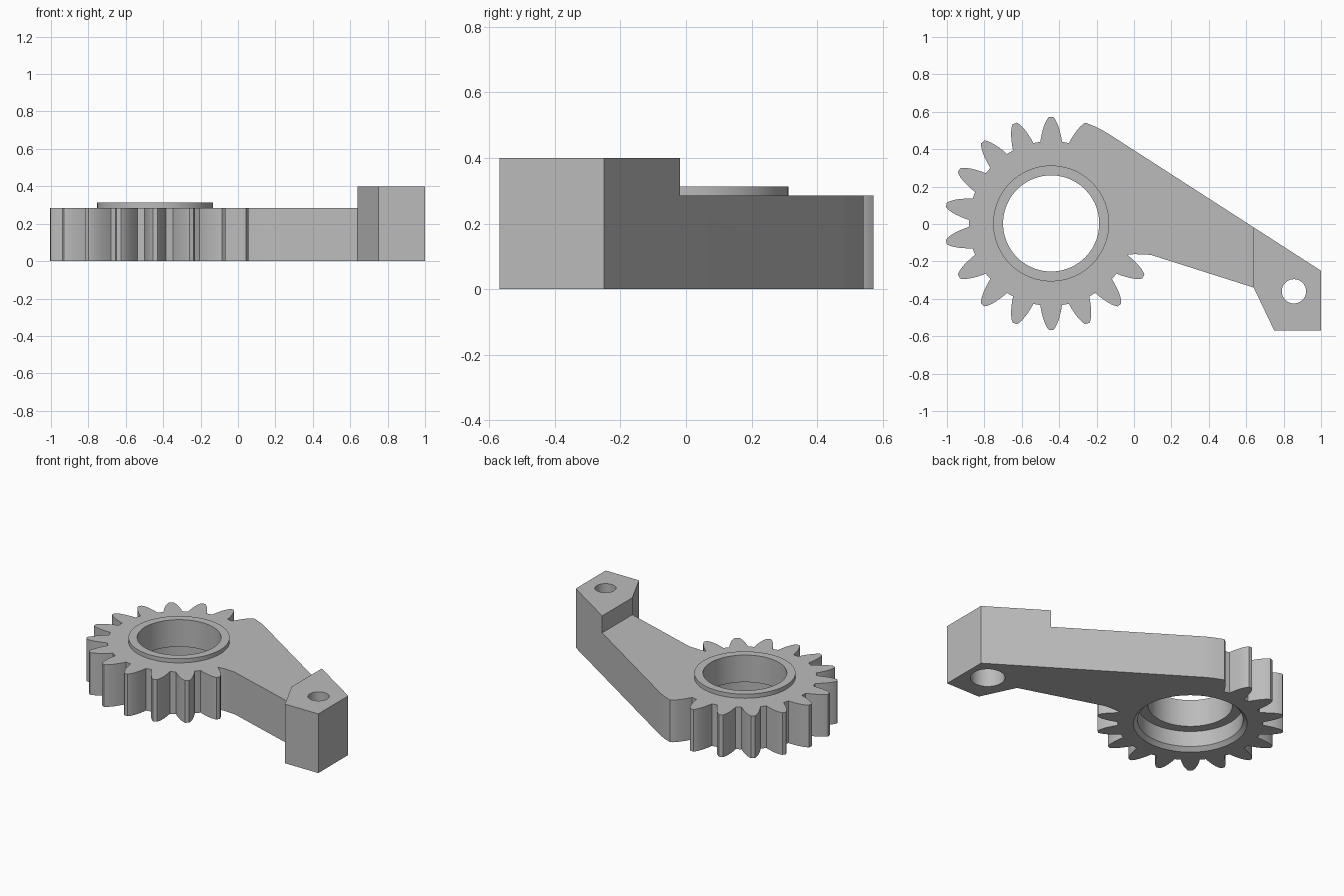
import bpy, bmesh
from math import cos, sin, pi, radians

cube = bpy.data.objects.get("Cube")
if cube:
    bpy.data.objects.remove(cube, do_unlink=True)

CX, CY = -0.443, 0.003          # gear axis
ARM_H, BLOCK_H = 0.285, 0.4
ROOT_R, TIP_R = 0.44, 0.569
BORE_R, COLLAR_R, COLLAR_TOP = 0.257, 0.31, 0.313

grey = bpy.data.materials.new("plain grey")
grey.use_nodes = True
colour = (0.5, 0.5, 0.5, 1)
grey.diffuse_color = colour
grey.node_tree.nodes["Principled BSDF"].inputs["Base Color"].default_value = colour


def to_object(name, bm):
    bmesh.ops.recalc_face_normals(bm, faces=bm.faces)
    mesh = bpy.data.meshes.new(name)
    bm.to_mesh(mesh)
    bm.free()
    mesh.materials.append(grey)
    ob = bpy.data.objects.new(name, mesh)
    bpy.context.scene.collection.objects.link(ob)
    return ob


def prism(name, outline, z0, z1):
    bm = bmesh.new()
    face = bm.faces.new([bm.verts.new((x, y, z0)) for x, y in outline])
    top = bmesh.ops.extrude_face_region(bm, geom=[face])["geom"]
    bmesh.ops.translate(bm, vec=(0, 0, z1 - z0),
                        verts=[v for v in top if isinstance(v, bmesh.types.BMVert)])
    return to_object(name, bm)


def lathe(name, profile, x, y, steps=72, capped=True):
    """Turn (radius, height) points around a vertical axis."""
    bm = bmesh.new()
    rings = [[bm.verts.new((x + r * cos(2 * pi * i / steps), y + r * sin(2 * pi * i / steps), z))
              for i in range(steps)] for r, z in profile]
    for a, b in zip(rings, rings[1:]):
        for i in range(steps):
            j = (i + 1) % steps
            bm.faces.new((a[i], a[j], b[j], b[i]))
    if capped:
        bm.faces.new(rings[0])
        bm.faces.new(rings[-1])
    return to_object(name, bm)


def cut(target, cutter):
    mod = target.modifiers.new("cut", 'BOOLEAN')
    mod.operation, mod.solver, mod.object = 'DIFFERENCE', 'EXACT', cutter
    bpy.context.view_layer.objects.active = target
    bpy.ops.object.modifier_apply(modifier=mod.name)
    bpy.data.objects.remove(cutter, do_unlink=True)


def smooth(ob):
    bpy.ops.object.select_all(action='DESELECT')
    ob.select_set(True)
    bpy.context.view_layer.objects.active = ob
    bpy.ops.object.shade_smooth_by_angle(angle=radians(25))


def polar(r, degrees):
    a = radians(degrees)
    return (CX + r * cos(a), CY + r * sin(a))


# Tooth flank as (radius, half width), root to tip
flank = [(ROOT_R, 0.058), (0.465, 0.054), (0.49, 0.048), (0.515, 0.041),
         (0.54, 0.031), (0.558, 0.021), (TIP_R, 0.012)]


def side(angle, sign):
    return [polar(r, angle + sign * w / r * 180 / pi) for r, w in flank]


# Outline: last tooth merged with the arm, free teeth, then the arm and end block
outline = [polar(TIP_R, a) for a in (57, 61, 65)] + side(70, 1)[::-1]
for tooth in range(90, 331, 20):
    outline += [polar(ROOT_R, tooth - 10)] + side(tooth, -1) + side(tooth, 1)[::-1]
outline += [(0.0, -0.161), (0.09, -0.165), (0.64, -0.34),
            (0.75, -0.57), (1, -0.57), (1, -0.25)]

gear_arm = prism("gear_arm", outline, 0, BLOCK_H)

# Lower everything but the end block
cut(gear_arm, prism("step_cutter", [(-1.2, -0.8), (0.64, -0.8), (0.64, 0.8), (-1.2, 0.8)],
                    ARM_H, 0.6))

# Stepped bore with a chamfered mouth underneath
cut(gear_arm, lathe("bore_cutter", [(0.365, -0.02), (0.32, 0.025), (0.32, 0.13),
                                    (BORE_R, 0.13), (BORE_R, 0.5)], CX, CY))

# Counterbored bolt hole
cut(gear_arm, lathe("bolt_cutter", [(0.105, -0.1), (0.105, 0.25), (0.065, 0.25),
                                    (0.065, 0.5)], 0.855, -0.36, 40))
smooth(gear_arm)

# Raised collar around the bore
collar = lathe("bore_collar", [(COLLAR_R, ARM_H), (COLLAR_R, COLLAR_TOP),
                               (BORE_R, COLLAR_TOP), (BORE_R, ARM_H)], CX, CY, capped=False)
smooth(collar)
